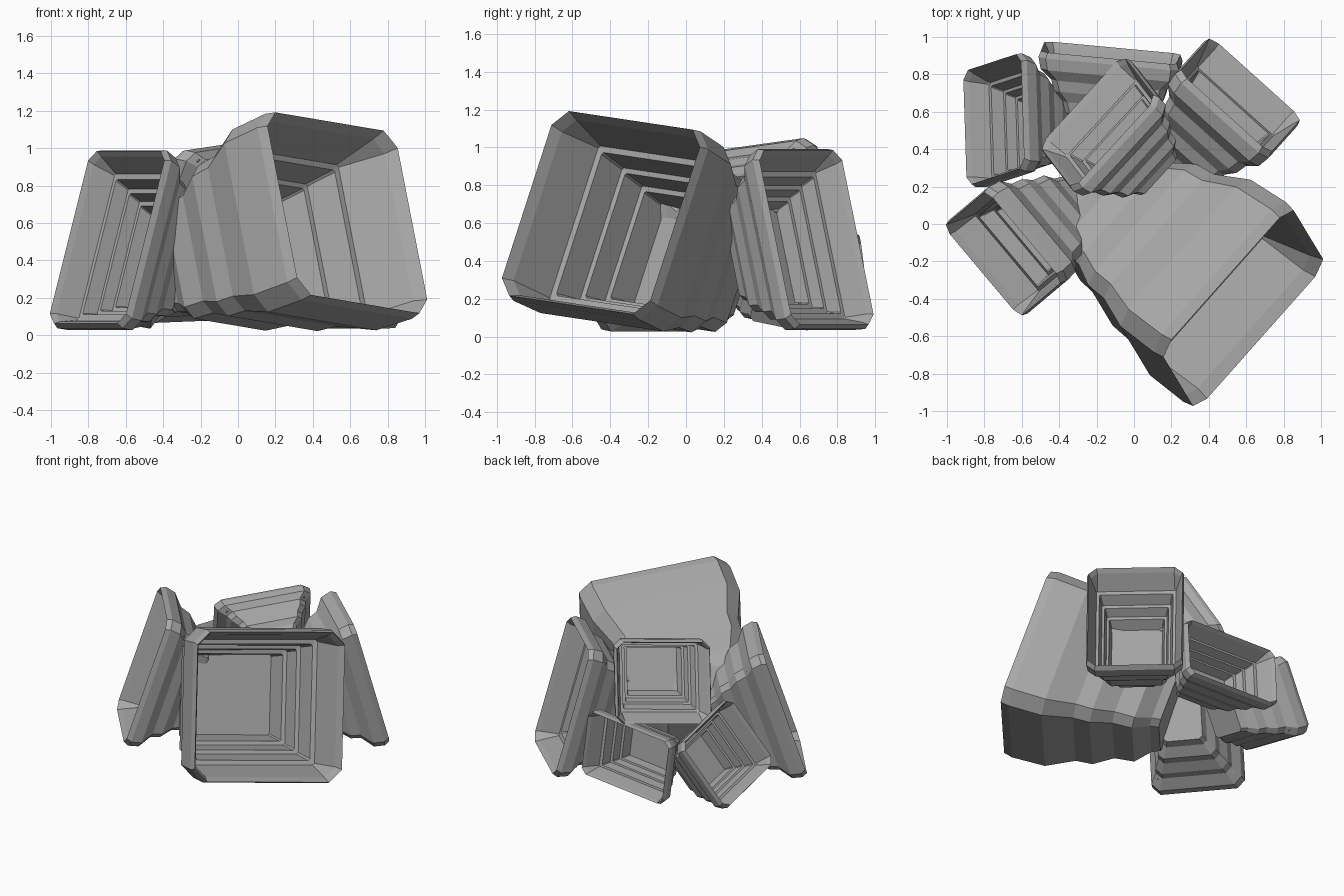
import bpy, bmesh
from mathutils import Vector

if "Cube" in bpy.data.objects:
    bpy.data.objects.remove(bpy.data.objects["Cube"])

# (depth fraction, size fraction) from the mouth back: straight bands and sloped steps
BIG = [(0, .98), (.06, 1), (.30, .98), (.50, .83), (.62, .81),
       (.76, .68), (.90, .65), (1.0, .50), (1.06, .46)]
SMALL = [(0, .97), (.08, 1), (.24, .97), (.38, .82), (.53, .78),
         (.67, .66), (.82, .62), (.94, .48), (1.06, .42)]
# inside: nested ledges down to a flat floor
INNER = [(.07, .93), (.34, .82), (.345, .76), (.52, .71), (.525, .66),
         (.67, .62), (.675, .57), (.85, .52)]

grey = bpy.data.materials.new("dark_grey")
grey.diffuse_color = (.39, .39, .39, 1)
grey.use_nodes = True
grey.node_tree.nodes["Principled BSDF"].inputs["Base Color"].default_value = grey.diffuse_color


def section(hw, hh, c):
    """Rectangle with cut corners."""
    return [(hw - c, -hh), (hw, -hh + c), (hw, hh - c), (hw - c, hh),
            (-hw + c, hh), (-hw, hh - c), (-hw, -hh + c), (-hw + c, -hh)]


def horn(name, bl, br, tl, depth, profile, drift=(0, 0, 0)):
    """Hollow stepped square horn; mouth set by three corners seen from outside."""
    bl, br, tl = Vector(bl), Vector(br), Vector(tl)
    centre = (br + tl) / 2
    right = br - bl
    up = tl - bl
    hw = right.length / 2
    right.normalize()
    up -= right * up.dot(right)
    hh = up.length / 2
    up.normalize()
    back = Vector(drift) - right.cross(up) * depth
    bm = bmesh.new()

    def ring(t, s, cut):
        w, h = hw * s, hh * s
        verts = []
        for x, y in section(w, h, cut * min(w, h)):
            p = centre + right * x + up * y + back * t
            p.z = max(p.z, 0)
            verts.append(bm.verts.new(p))
        return verts

    # inner shell from floor to lip, then outer shell from lip to root
    rings = [ring(t, s, .15 if t < .1 else .03) for t, s in reversed(INNER)]
    rings += [ring(t, s, .17) for t, s in profile]
    for a, b in zip(rings, rings[1:]):
        for i in range(8):
            j = (i + 1) % 8
            bm.faces.new((a[i], a[j], b[j], b[i]))
    bm.faces.new(rings[0])
    bm.faces.new(rings[-1])
    bmesh.ops.recalc_face_normals(bm, faces=bm.faces)
    me = bpy.data.meshes.new(name)
    bm.to_mesh(me)
    bm.free()
    me.materials.append(grey)
    bpy.context.collection.objects.link(bpy.data.objects.new(name, me))


# large front-right horn
horn("large_horn", (.31, -1.03, .22), (1.02, -.23, .10), (.15, -.67, 1.21), 1.0, BIG, (-.04, -.05, .03))

# tall side horns
horn("left_horn", (-1.02, -.02, .05), (-.60, -.52, .05), (-.80, .20, 1.0), .50, SMALL, (-.02, -.05, 0))
horn("right_horn", (.92, .55, .05), (.42, 1.0, .05), (.72, .38, 1.0), .46, SMALL)

# upper and lower horns at the back
horn("upper_horn", (-.08, .89, .55), (-.54, .39, .48), (.15, .70, 1.06), .42, SMALL, (0, 0, .18))
horn("low_left_horn", (-.92, .86, .09), (-.90, .23, .22), (-.60, .89, .56), .40, SMALL, (0, -.03, 0))
horn("low_back_horn", (.26, .91, .10), (-.49, .98, .07), (.24, .85, .57), .40, SMALL, (.03, 0, 0))
